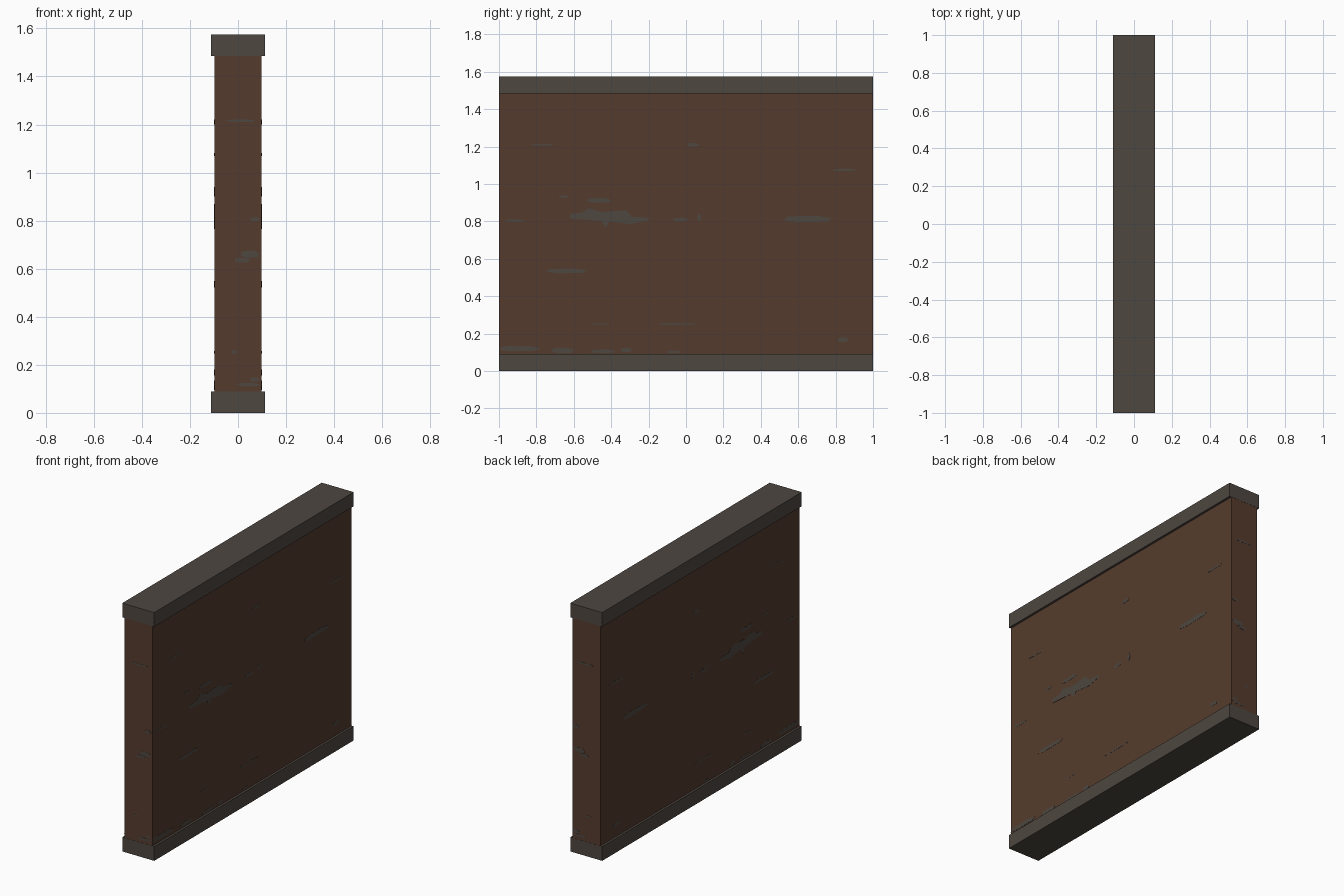
import bpy, bmesh

if "Cube" in bpy.data.objects:
    bpy.data.objects.remove(bpy.data.objects["Cube"])


def srgb(r, g, b):
    f = lambda c: c / 12.92 if c <= 0.04045 else ((c + 0.055) / 1.055) ** 2.4
    return (f(r / 255), f(g / 255), f(b / 255), 1)


def material(name, col):
    m = bpy.data.materials.new(name)
    m.diffuse_color = col
    m.use_nodes = True
    m.node_tree.nodes["Principled BSDF"].inputs["Base Color"].default_value = m.diffuse_color
    return m


brown = material("rust_brown", srgb(85, 59, 45))
grey = material("stone_grey", srgb(78, 71, 65))


def finish(name, bm, mat):
    bmesh.ops.recalc_face_normals(bm, faces=bm.faces)
    me = bpy.data.meshes.new(name)
    bm.to_mesh(me)
    bm.free()
    me.materials.append(mat)
    ob = bpy.data.objects.new(name, me)
    bpy.context.collection.objects.link(ob)


def box(name, hx, hy, z0, z1, mat):
    bm = bmesh.new()
    bmesh.ops.create_cube(bm, size=1)
    for v in bm.verts:
        v.co = (v.co.x * 2 * hx, v.co.y * 2 * hy, z0 + (v.co.z + 0.5) * (z1 - z0))
    finish(name, bm, mat)


# Wall slab with a rail along the foot and the top
HX, HY = 0.098, 0.999
box("wall_panel", HX, HY, 0.085, 1.49, brown)
box("bottom_rail", 0.112, 1.0, 0, 0.09, grey)
box("top_rail", 0.112, 1.0, 1.485, 1.575, grey)


def patch(bm, pts, place):
    """Thin worn-paint plate, pts in face coordinates (u, z)."""
    n = len(pts)
    back = [bm.verts.new(place(u, z, -0.0005)) for u, z in pts]
    front = [bm.verts.new(place(u, z, 0.001)) for u, z in pts]
    bm.faces.new(front)
    for i in range(n):
        j = (i + 1) % n
        bm.faces.new((back[i], back[j], front[j], front[i]))


def chip(u0, u1, z0, z1):
    """Tapered sliver filling the given bounds."""
    w, h = u1 - u0, z1 - z0
    return [(u0, z0 + h * .3), (u0 + w * .3, z0), (u1 - w * .1, z0 + h * .1),
            (u1, z0 + h * .6), (u0 + w * .7, z1), (u0 + w * .1, z0 + h * .9)]


# Worn patches on the two broad faces
big = [(-.62, .815), (-.49, .805), (-.45, .80), (-.43, .765), (-.41, .80), (-.30, .785),
       (-.20, .805), (-.20, .82), (-.29, .825), (-.32, .86), (-.45, .85), (-.52, .87),
       (-.56, .845), (-.62, .84)]
side_chips = [(.52, .78, .795, .83), (-.75, -.53, .522, .548), (-.53, -.40, .90, .925),
              (-.07, .01, .80, .82), (-1, -.78, .105, .135), (-.72, -.60, .095, .125),
              (-.51, -.38, .095, .115), (-.35, -.29, .10, .125), (.81, .87, .155, .18),
              (.78, .91, 1.068, 1.082), (.01, .07, 1.20, 1.22), (-.83, -.71, 1.205, 1.215),
              (-.15, .06, .247, .257), (-.97, -.86, .797, .81), (-.10, -.03, .095, .11),
              (.06, .08, .80, .84), (-.68, -.63, .925, .94), (-.51, -.41, .247, .255)]
bm = bmesh.new()
for s in (-1, 1):
    def place(u, z, d, s=s):
        return (s * (HX + d), u, z)
    patch(bm, big, place)
    for c in side_chips:
        patch(bm, chip(*c), place)
finish("side_worn_patches", bm, grey)

# Worn patches on the two narrow ends
end_chips = [(-.05, .07, 1.21, 1.222), (.05, .09, .797, .815), (-.015, .05, .625, .645),
             (.01, .09, .645, .675), (-.03, 0, .247, .26), (.0, .09, .11, .125),
             (.05, .09, .13, .148)]
bm = bmesh.new()
for s in (-1, 1):
    for c in end_chips:
        patch(bm, chip(*c), lambda u, z, d, s=s: (u, s * (HY + d), z))
finish("end_worn_patches", bm, grey)
